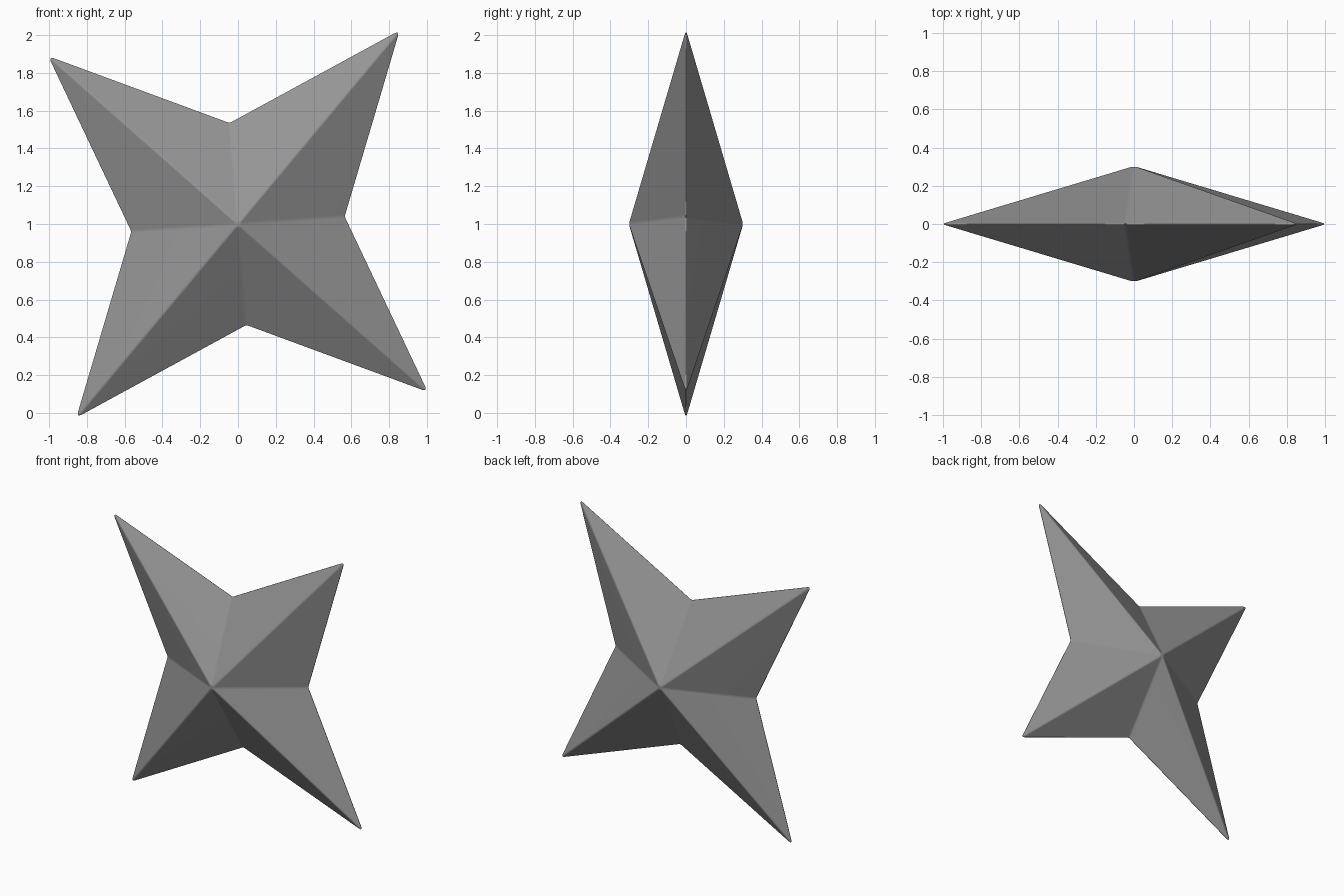
import bpy
import bmesh
from mathutils import Vector

cube = bpy.data.objects.get("Cube")
if cube:
    bpy.data.objects.remove(cube, do_unlink=True)

# One plain grey material
grey = bpy.data.materials.new("plain grey")
grey.use_nodes = True
colour = (0.3, 0.3, 0.3, 1)
grey.diffuse_color = colour
grey.node_tree.nodes["Principled BSDF"].inputs["Base Color"].default_value = colour

# Outline: two tips and two valleys, repeated by a half turn about the centre
CENTRE = Vector((0, 0, 1))
TIP_EXTRA = 1.035  # tips are lengthened because rounding shortens them
half = [(0.835, 1.0, TIP_EXTRA), (-0.045, 0.54, 1), (-0.98, 0.867, TIP_EXTRA), (-0.57, -0.04, 1)]
outline = [CENTRE + Vector((x, 0, z)) * k * s for s in (1, -1) for x, z, k in half]

# Star: the outline joined to a front and a back peak
bm = bmesh.new()
rim = [bm.verts.new(p) for p in outline]
for y in (-0.305, 0.305):
    peak = bm.verts.new(CENTRE + Vector((0, y, 0)))
    for a, b in zip(rim, rim[1:] + rim[:1]):
        bm.faces.new((a, b, peak))
bmesh.ops.recalc_face_normals(bm, faces=bm.faces)

# Softly rounded ridges, rim and tips
bmesh.ops.bevel(bm, geom=bm.edges[:], offset=0.009, offset_type='OFFSET',
                segments=3, profile=0.5, affect='EDGES', clamp_overlap=True)
bmesh.ops.recalc_face_normals(bm, faces=bm.faces)

mesh = bpy.data.meshes.new("star")
bm.to_mesh(mesh)
bm.free()
mesh.materials.append(grey)
star = bpy.data.objects.new("star", mesh)
bpy.context.collection.objects.link(star)

# Smooth shading, with the broad flats kept flat
mesh.shade_smooth()
normals = star.modifiers.new("flat faces", 'WEIGHTED_NORMAL')
normals.keep_sharp = True
